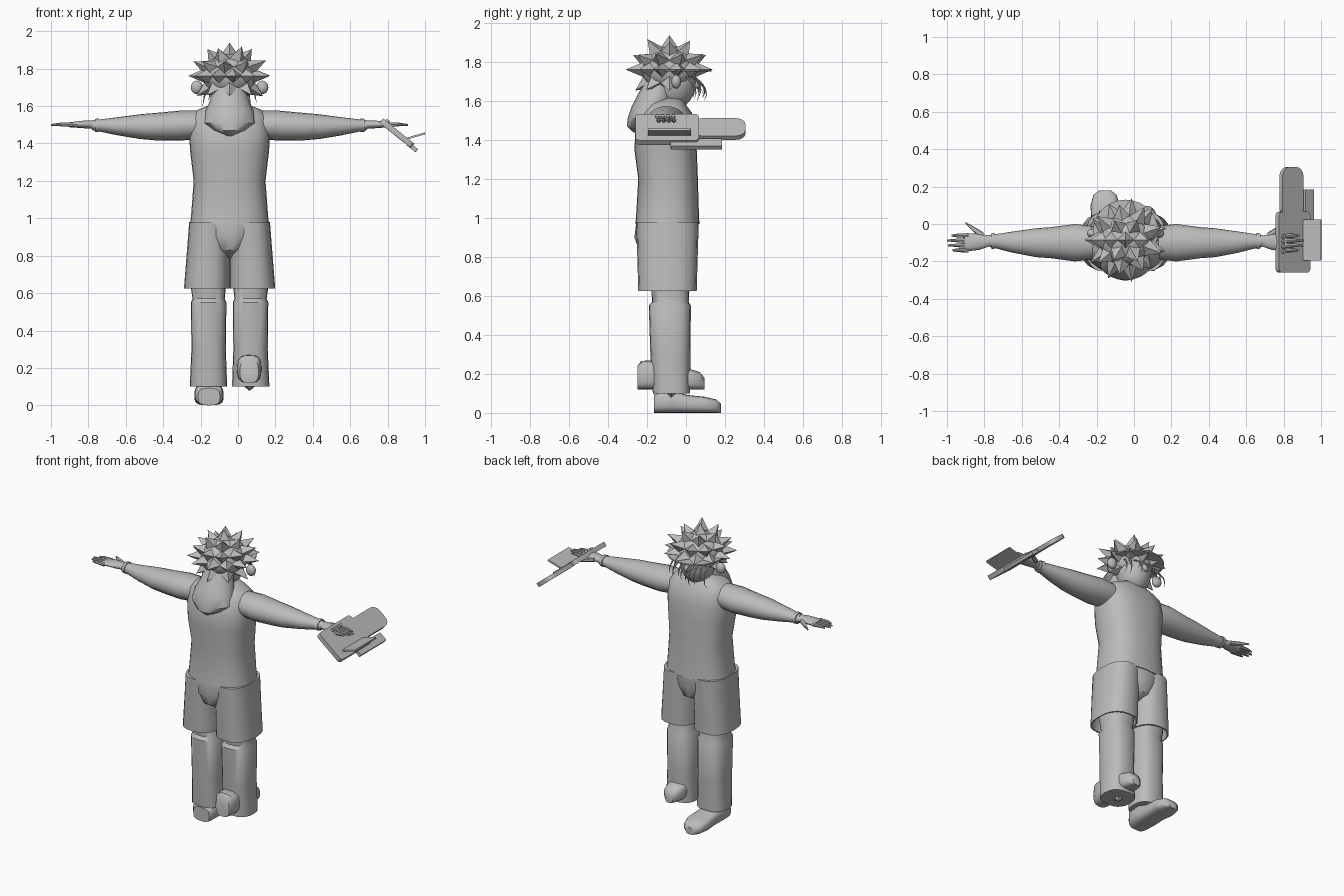
import bpy, bmesh, random
from math import sin, cos, pi, radians, copysign
from mathutils import Matrix, Vector

random.seed(4)
MID = -.045  # body midline

cube = bpy.data.objects.get("Cube")
if cube:
    bpy.data.objects.remove(cube, do_unlink=True)

grey = bpy.data.materials.new("plain grey")
grey.use_nodes = True
colour = (.5, .5, .5, 1)
grey.diffuse_color = colour
for node in grey.node_tree.nodes:
    if node.type == 'BSDF_PRINCIPLED':
        node.inputs["Base Color"].default_value = colour


def finish(name, bm, smooth=True):
    bmesh.ops.recalc_face_normals(bm, faces=bm.faces)
    mesh = bpy.data.meshes.new(name)
    bm.to_mesh(mesh)
    bm.free()
    mesh.materials.append(grey)
    obj = bpy.data.objects.new(name, mesh)
    bpy.context.collection.objects.link(obj)
    if smooth:
        bpy.ops.object.select_all(action='DESELECT')
        obj.select_set(True)
        bpy.context.view_layer.objects.active = obj
        bpy.ops.object.shade_smooth_by_angle(angle=radians(40))
    return obj


def loft(name, axis, stations, side=1, sides=20, power=2.0):
    """Skin rings (position, centre a, centre b, radius a, radius b) along an axis."""
    bm = bmesh.new()
    rings = []
    for t, a, b, ra, rb in stations:
        ring = []
        for i in range(sides):
            ang = 2 * pi * i / sides
            c, s = cos(ang), sin(ang)
            p = a + ra * copysign(abs(c) ** (2 / power), c)
            q = b + rb * copysign(abs(s) ** (2 / power), s)
            x, y, z = {'x': (t, p, q), 'y': (p, t, q), 'z': (p, q, t)}[axis]
            ring.append(bm.verts.new((MID + side * x, y, z)))
        rings.append(ring)
    for low, high in zip(rings, rings[1:]):
        for i in range(sides):
            j = (i + 1) % sides
            bm.faces.new((low[i], low[j], high[j], high[i]))
    bm.faces.new(rings[0])
    bm.faces.new(rings[-1])
    return finish(name, bm)


def ball(name, x, y, z, size):
    bm = bmesh.new()
    place = Matrix.Translation((MID + x, y, z)) @ Matrix.Diagonal((*size, 1))
    bmesh.ops.create_uvsphere(bm, u_segments=20, v_segments=12, radius=1, matrix=place)
    return finish(name, bm)


def plate(name, place, size, corner):
    """Flat slab with rounded corners."""
    bm = bmesh.new()
    bmesh.ops.create_cube(bm, size=1, matrix=Matrix.Diagonal((*size, 1)))
    upright = [e for e in bm.edges if abs(e.verts[0].co.z - e.verts[1].co.z) > size[2] / 2]
    bmesh.ops.bevel(bm, geom=upright, offset=corner, segments=4, profile=.5, affect='EDGES')
    bm.transform(place)
    return finish(name, bm)


# Torso, pelvis and neck
loft("vest", 'z', [(.97, 0, -.095, .212, .165), (1.0, 0, -.095, .207, .162),
                   (1.2, 0, -.092, .192, .153), (1.35, 0, -.105, .21, .16),
                   (1.45, 0, -.105, .217, .155), (1.54, 0, -.1, .207, .13),
                   (1.58, 0, -.1, .17, .1), (1.62, 0, -.09, .07, .07)],
     sides=28, power=2.5)
loft("pelvis", 'z', [(.79, 0, -.1, .03, .07), (.83, 0, -.1, .1, .14),
                     (.9, 0, -.1, .14, .165), (.98, 0, -.095, .2, .16)], power=2.4)
loft("neck", 'z', [(1.55, 0, -.08, .075, .075), (1.7, 0, -.07, .07, .07)])

for side, label in ((1, "left"), (-1, "right")):
    # Shorts with hollow openings, and trouser legs
    loft(label + "_shorts_leg", 'z',
         [(.74, .122, -.095, .1, .12), (.625, .122, -.095, .115, .14),
          (.625, .122, -.095, .122, .15), (.8, .115, -.095, .115, .155),
          (.98, .108, -.095, .108, .16)], side, power=2.5)
    loft(label + "_trouser_leg", 'z',
         [(.1, .113, -.075, .1, .095), (.3, .112, -.08, .092, .103),
          (.55, .112, -.083, .095, .108), (.57, .112, -.08, .086, .094),
          (.68, .115, -.08, .1, .1)], side, power=2.6)

    # Arm, cuff and hand
    loft(label + "_arm", 'x',
         [(.14, -.1, 1.5, .085, .075), (.27, -.1, 1.495, .1, .08),
          (.4, -.1, 1.49, .083, .073), (.48, -.1, 1.49, .077, .066),
          (.6, -.097, 1.492, .057, .048), (.735, -.09, 1.498, .03, .026)], side)
    loft(label + "_cuff", 'x', [(.7, -.091, 1.497, .044, .036),
                                (.72, -.091, 1.497, .04, .035)], side)
    loft(label + "_palm", 'x',
         [(.72, -.09, 1.5, .026, .023), (.78, -.095, 1.502, .043, .021),
          (.86, -.1, 1.5, .048, .013)], side, sides=14)
    for i, reach in enumerate((.93, .955, .95, .925)):
        y = -.062 - .026 * i
        loft(f"{label}_finger_{i + 1}", 'x',
             [(.84, y, 1.5, .013, .012), (.9, y, 1.502, .01, .01),
              (reach, y, 1.499, .005, .005)], side, sides=8)
    loft(label + "_thumb", 'x',
         [(.76, -.065, 1.5, .02, .013), (.81, -.03, 1.497, .015, .012),
          (.855, .005, 1.494, .005, .005)], side, sides=8)
    ball(label + "_ear", side * .175, -.05, 1.7, (.032, .025, .036))


# Shoes, one flat on the ground and one raised
def shoe(name, x, heel, base, half, tall):
    shape = [(0, .75, .8), (.02, .95, .98), (.1, 1, 1), (.17, .9, .8),
             (.26, 1, .72), (.32, .8, .6), (.345, .4, .4)]
    loft(name, 'y', [(heel + t, x, base + tall * h / 2, half * w, tall * h / 2)
                     for t, w, h in shape], power=3)


shoe("right_shoe", -.11, -.165, 0, .078, .115)
shoe("left_shoe", .105, -.25, .12, .066, .15)
loft("left_ankle_tip", 'z', [(.08, .107, -.075, .004, .004),
                             (.11, .107, -.075, .04, .04)], sides=6)

# Head and hanging hood
ball("face", 0, -.06, 1.7, (.108, .112, .14))
ball("nose", 0, .05, 1.69, (.02, .025, .025))
loft("hood", 'z', [(1.44, 0, -.24, .015, .03), (1.47, 0, -.225, .085, .078),
                   (1.51, 0, -.205, .138, .095), (1.57, 0, -.18, .13, .1),
                   (1.63, 0, -.155, .105, .095), (1.7, 0, -.13, .09, .08)])

# Spiky hair: a round cap carrying rings of pyramids
bm = bmesh.new()
bmesh.ops.create_icosphere(bm, subdivisions=3, radius=.142)
for tilt, count in ((90, 1), (55, 6), (25, 9), (0, 11), (-36, 8)):
    for i in range(count):
        turn = 2 * pi * (i + .5 * (count % 2)) / count
        rise = radians(tilt)
        way = Vector((cos(turn) * cos(rise), sin(turn) * cos(rise), sin(rise)))
        if tilt < 0 and way.y > .1:
            continue
        tip = random.uniform(.205, .23)
        place = Matrix.Translation(way * (tip + .11) / 2) @ way.to_track_quat('Z', 'Y').to_matrix().to_4x4()
        bmesh.ops.create_cone(bm, cap_ends=True, segments=4, radius1=.058, radius2=0,
                              depth=tip - .11, matrix=place)
bm.transform(Matrix.Translation((MID, -.085, 1.762)) @ Matrix.Diagonal((1, 1, .84, 1)))
finish("spiky_hair", bm)

loft("hat_brim", 'z', [(1.752, 0, -.04, .175, .17), (1.76, 0, -.04, .175, .17)], sides=28)

# Thin curling strands around the face
for i in range(10):
    x = -.12 + .24 * i / 9
    y = .045 - 3 * x * x
    out = random.uniform(.03, .07)
    drop = random.uniform(.08, .13)
    loft(f"beard_strand_{i + 1}", 'z',
         [(1.725 - drop * t, x * (1 + .2 * t), y + out * sin(pi * t * .7),
           .008 * (1.1 - t), .008 * (1.1 - t)) for t in (0, .25, .5, .75, 1)], sides=6)

# Hand-held device: tilted board, rounded nose and side plates
tilt = Matrix.Rotation(radians(39), 4, 'Y')
board = Matrix.Translation((.85, -.097, 1.455)) @ tilt
plate("device_board", board, (.215, .325, .03), .02)
plate("device_nose", Matrix.Translation((.842, .17, 1.457)) @ tilt, (.145, .27, .026), .05)
plate("device_lower_plate", Matrix.Translation((.932, .053, 1.38)) @ tilt, (.06, .265, .022), .004)
plate("device_fin", Matrix.Translation((.94, -.085, 1.437)) @ Matrix.Rotation(radians(-16), 4, 'Y'),
      (.125, .22, .01), .003)
for i in range(4):
    bm = bmesh.new()
    bmesh.ops.create_cone(bm, cap_ends=True, segments=12, radius1=.012, radius2=.01, depth=.016,
                          matrix=board @ Matrix.Translation((-.08, -.05 + .027 * i, .018)))
    finish(f"device_knob_{i + 1}", bm)
